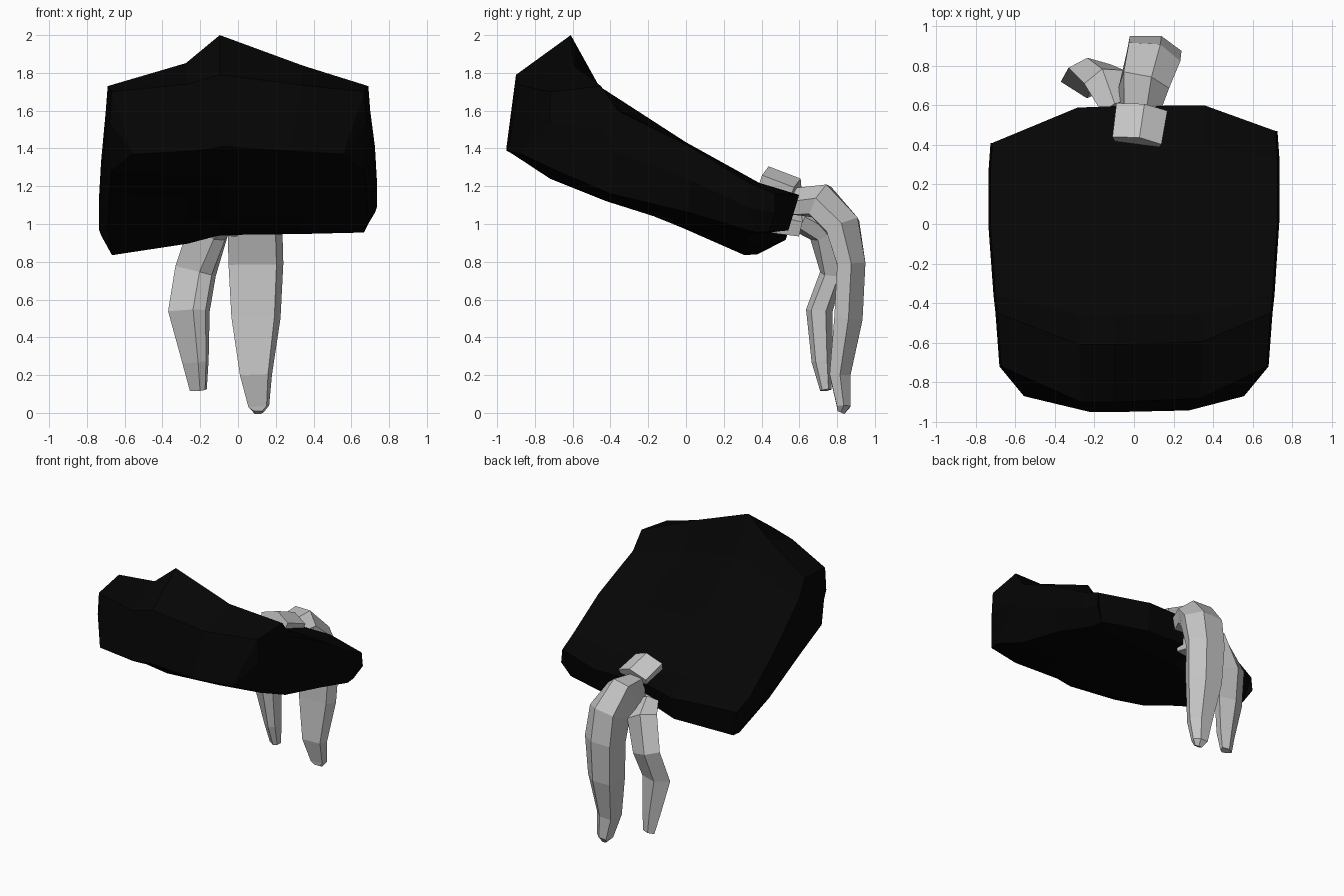
import bpy
import bmesh
from mathutils import Vector

default_cube = bpy.data.objects.get("Cube")
if default_cube:
    bpy.data.objects.remove(default_cube, do_unlink=True)


def make_material(name, value):
    mat = bpy.data.materials.new(name)
    mat.use_nodes = True
    colour = (value, value, value, 1)
    mat.diffuse_color = colour
    mat.node_tree.nodes["Principled BSDF"].inputs["Base Color"].default_value = colour
    return mat


black = make_material("soft_black", 0.0015)
grey = make_material("pale_grey", 0.56)


def bridge(bm, rings):
    """Join neighbouring rings of vertices with quads."""
    for a, b in zip(rings, rings[1:]):
        for i in range(len(a)):
            j = (i + 1) % len(a)
            bm.faces.new((a[i], a[j], b[j], b[i]))


def finish(bm, name, mat):
    bmesh.ops.recalc_face_normals(bm, faces=bm.faces)
    mesh = bpy.data.meshes.new(name)
    bm.to_mesh(mesh)
    bm.free()
    mesh.materials.append(mat)
    obj = bpy.data.objects.new(name, mesh)
    bpy.context.collection.objects.link(obj)


# Body: stations from front to back, each with (y, z) for top middle,
# top edge, bottom middle, bottom edge, then half width, bottom scale, tilt
stations = [
    ((-.9, 1.79), (-.72, 1.7), (-.95, 1.41), (-.87, 1.37), .67, .83, 0),
    ((-.61, 2), (-.45, 1.73), (-.72, 1.24), (-.68, 1.28), .69, .97, 0),
    ((-.46, 1.73), (-.36, 1.6), (-.42, 1.12), (-.4, 1.16), .7, .97, 0),
    ((0, 1.44), (0, 1.37), (-.06, 1.03), (0, 1.02), .725, .95, .04),
    ((.38, 1.23), (.3, 1.16), (.34, .95), (.34, .895), .725, .92, .06),
    ((.6, 1.16), (.44, 1.1), (.54, .99), (.41, .9), .715, .93, .06),
]
# Columns across the body: x fraction, depth weight, height weight
columns = [(-1, 0, 0), (-.4, 1, .45), (-.14, 1, 1), (.5, .9, .4), (1, 0, 0)]


def body_row(middle, edge, width, tilt):
    row = []
    for u, depth, height in columns:
        y = edge[0] + (middle[0] - edge[0]) * depth + tilt * u / 2
        z = edge[1] + (middle[1] - edge[1]) * height + tilt * u
        row.append(Vector((u * width, y, z)))
    return row


def build_body():
    bm = bmesh.new()
    rings = []
    for top_mid, top_edge, low_mid, low_edge, width, scale, tilt in stations:
        top = body_row(top_mid, top_edge, width, tilt)
        low = body_row(low_mid, low_edge, width * scale, tilt)
        sides = []
        for k, sign in ((0, -1), (-1, 1)):
            side_z = (top[k].z + low[k].z) / 2
            sides.append(Vector((sign * (width + .01), top[k].y, side_z)))
        loop = top + [sides[1]] + low[::-1] + [sides[0]]
        rings.append([bm.verts.new(p) for p in loop])
    bridge(bm, rings)
    # End caps as strips between the top and bottom edges
    n = len(columns)
    for ring in (rings[0], rings[-1]):
        top, low = ring[:n], ring[n + 1:2 * n + 1][::-1]
        for i in range(n - 1):
            bm.faces.new((top[i], top[i + 1], low[i + 1], low[i]))
        bm.faces.new((top[0], low[0], ring[-1]))
        bm.faces.new((top[-1], ring[n], low[-1]))
    finish(bm, "body", black)


# Five-sided sections: sideways and outward fractions of the half sizes
large_section = [(-.8, 1), (.3, 1), (1, 0), (.75, -1), (-1, -1)]
small_section = [(-1, .2), (-.1, 1), (1, .5), (.8, -.6), (.2, -1)]
cuff_section = [(-1, .5), (.1, 1), (1, .3), (.8, -1), (-.8, -1)]


def build_claw(name, section, path):
    """Path entries: centre point, half width, half thickness."""
    bm = bmesh.new()
    points = [Vector(entry[0]) for entry in path]
    rings = []
    for i, (centre, wide, thick) in enumerate(path):
        ahead = points[min(i + 1, len(path) - 1)]
        behind = points[max(i - 1, 0)]
        direction = (ahead - behind).normalized()
        side = Vector((1, 0, 0))
        side = (side - direction * side.dot(direction)).normalized()
        out = side.cross(direction)
        rings.append([bm.verts.new(points[i] + side * a * wide + out * b * thick)
                      for a, b in section])
    bridge(bm, rings)
    bm.faces.new(rings[0])
    bm.faces.new(rings[-1])
    finish(bm, name, grey)


build_body()

build_claw("large_claw_cuff", cuff_section, [
    ((.015, .41, 1.23), .125, .08),
    ((.04, .58, 1.165), .13, .08),
])
build_claw("large_claw", large_section, [
    ((.03, .57, 1.12), .1, .07),
    ((.05, .71, 1.125), .13, .09),
    ((.09, .83, .99), .145, .09),
    ((.095, .875, .79), .145, .075),
    ((.095, .86, .5), .13, .075),
    ((.095, .815, .2), .085, .055),
    ((.11, .835, .035), .055, .036),
    ((.11, .82, .002), .025, .02),
])
build_claw("small_claw_cuff", cuff_section, [
    ((-.05, .48, 1.02), .08, .07),
    ((-.07, .6, .995), .08, .06),
])
build_claw("small_claw", small_section, [
    ((-.09, .59, 1.02), .08, .06),
    ((-.15, .72, .97), .11, .08),
    ((-.225, .775, .75), .11, .065),
    ((-.26, .705, .54), .11, .07),
    ((-.225, .72, .27), .07, .055),
    ((-.21, .74, .12), .045, .03),
])
